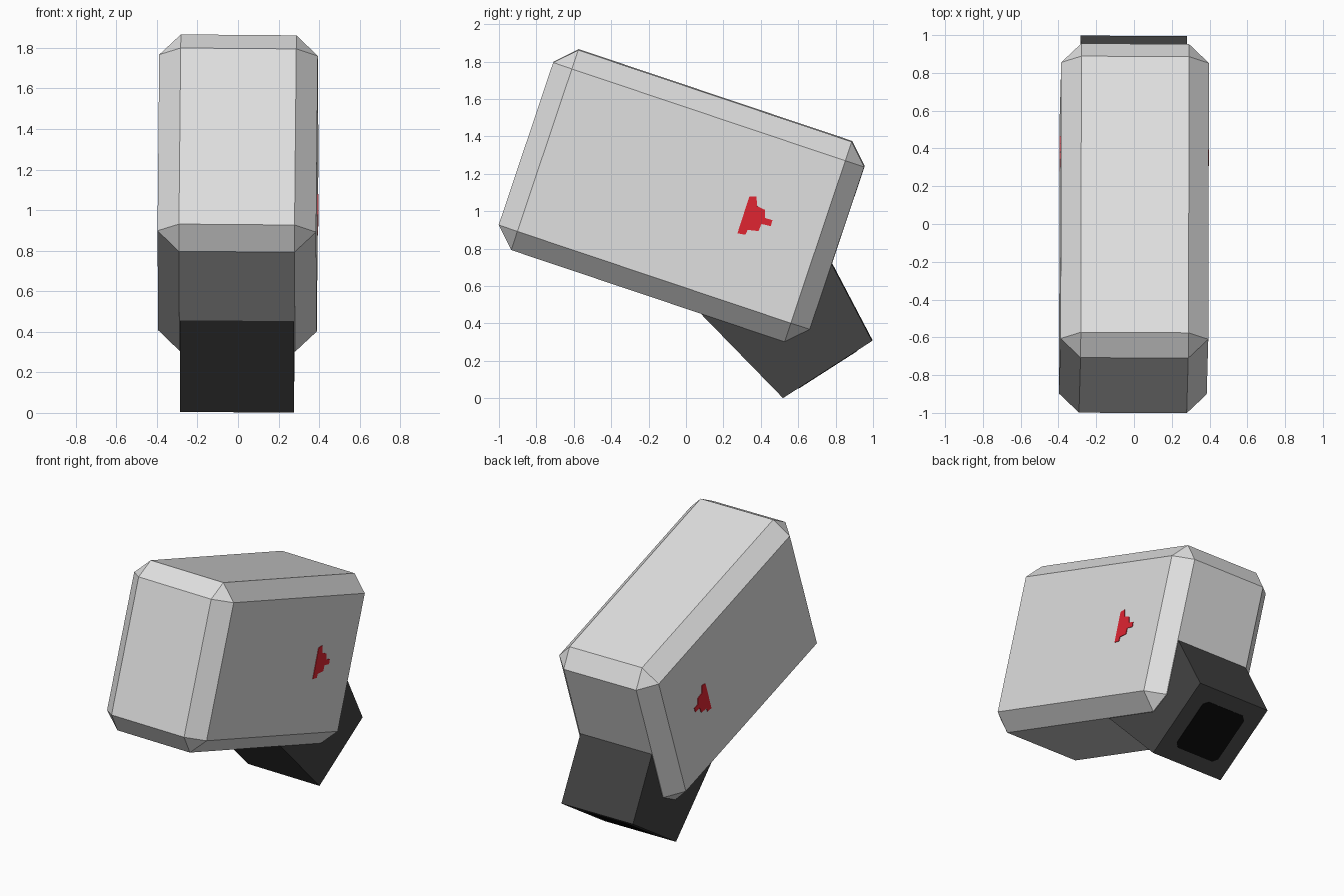
import bpy, bmesh, math
from mathutils import Matrix, Vector

if "Cube" in bpy.data.objects:
    bpy.data.objects.remove(bpy.data.objects["Cube"])


def material(name, rgb):
    m = bpy.data.materials.new(name)
    m.diffuse_color = (*rgb, 1)
    m.use_nodes = True
    m.node_tree.nodes["Principled BSDF"].inputs["Base Color"].default_value = m.diffuse_color
    return m


light_grey = material("light grey", (0.745, 0.745, 0.745))
charcoal = material("charcoal", (0.056, 0.056, 0.056))
black = material("black", (0.003, 0.003, 0.003))
red = material("red", (0.745, 0.018, 0.031))

# the whole model leans very slightly sideways
pivot = Matrix.Translation((0, 0, 1.08))
lean = pivot @ Matrix.Rotation(0.008, 4, 'Y') @ Matrix.Rotation(-0.005, 4, 'Z') @ pivot.inverted()
# placement of the tilted body
tilt = Matrix.Translation((0, -0.023, 1.084)) @ Matrix.Rotation(math.radians(-18.55), 4, 'X')


def finish(name, bm, mat, matrix):
    bmesh.ops.transform(bm, matrix=lean @ matrix, verts=bm.verts)
    bmesh.ops.recalc_face_normals(bm, faces=bm.faces)
    mesh = bpy.data.meshes.new(name)
    bm.to_mesh(mesh)
    bm.free()
    mesh.materials.append(mat)
    bpy.context.collection.objects.link(bpy.data.objects.new(name, mesh))


def prism(name, points, depth, mat, matrix=Matrix()):
    """Extrude a flat outline along a vector."""
    bm = bmesh.new()
    face = bm.faces.new([bm.verts.new(p) for p in points])
    new = bmesh.ops.extrude_face_region(bm, geom=[face], use_keep_orig=True)["geom"]
    bmesh.ops.translate(bm, vec=depth, verts=[g for g in new if isinstance(g, bmesh.types.BMVert)])
    finish(name, bm, mat, matrix)


# chamfered body
bm = bmesh.new()
bmesh.ops.create_cube(bm, size=2)
bmesh.ops.scale(bm, vec=(0.391, 0.877, 0.564), verts=bm.verts)
bmesh.ops.bevel(bm, geom=bm.edges[:], offset=0.106, offset_type='OFFSET',
                segments=1, affect='EDGES', profile=0.5)
finish("body", bm, light_grey, tilt)

# flared neck below the body
neck = [(0.52, 0.003), (0.996, 0.308), (0.70, 0.872), (0.02, 0.516)]
prism("neck", [(-0.281, y, z) for y, z in neck], (0.562, 0, 0), charcoal)

# dark opening on the end of the neck
along = Vector((0, 0.476, 0.305)).normalized()
out = Vector((0, along.z, -along.y))
centre = Vector((0, 0.758, 0.1555))
a, b, c = 0.172, 0.185, 0.03
outline = [(a, b - c), (a - c, b), (c - a, b), (-a, b - c),
           (-a, c - b), (c - a, -b), (a - c, -b), (a, c - b)]
prism("neck_opening", [centre + Vector((x, 0, 0)) + along * s for x, s in outline],
      out * 0.003, black)

# red mark on both sides, outlined in side-view coordinates
mark = [(0.341, 1.083), (0.379, 1.083), (0.382, 1.03), (0.425, 1.01), (0.425, 0.967),
        (0.464, 0.955), (0.455, 0.923), (0.405, 0.935), (0.39, 0.897), (0.331, 0.903),
        (0.32, 0.877), (0.277, 0.885)]
to_body = tilt.inverted()
local = [to_body @ Vector((0, y, z)) for y, z in mark]
for side, name in ((1, "right_mark"), (-1, "left_mark")):
    prism(name, [(side * 0.389, p.y, p.z) for p in local], (side * 0.006, 0, 0), red, tilt)
